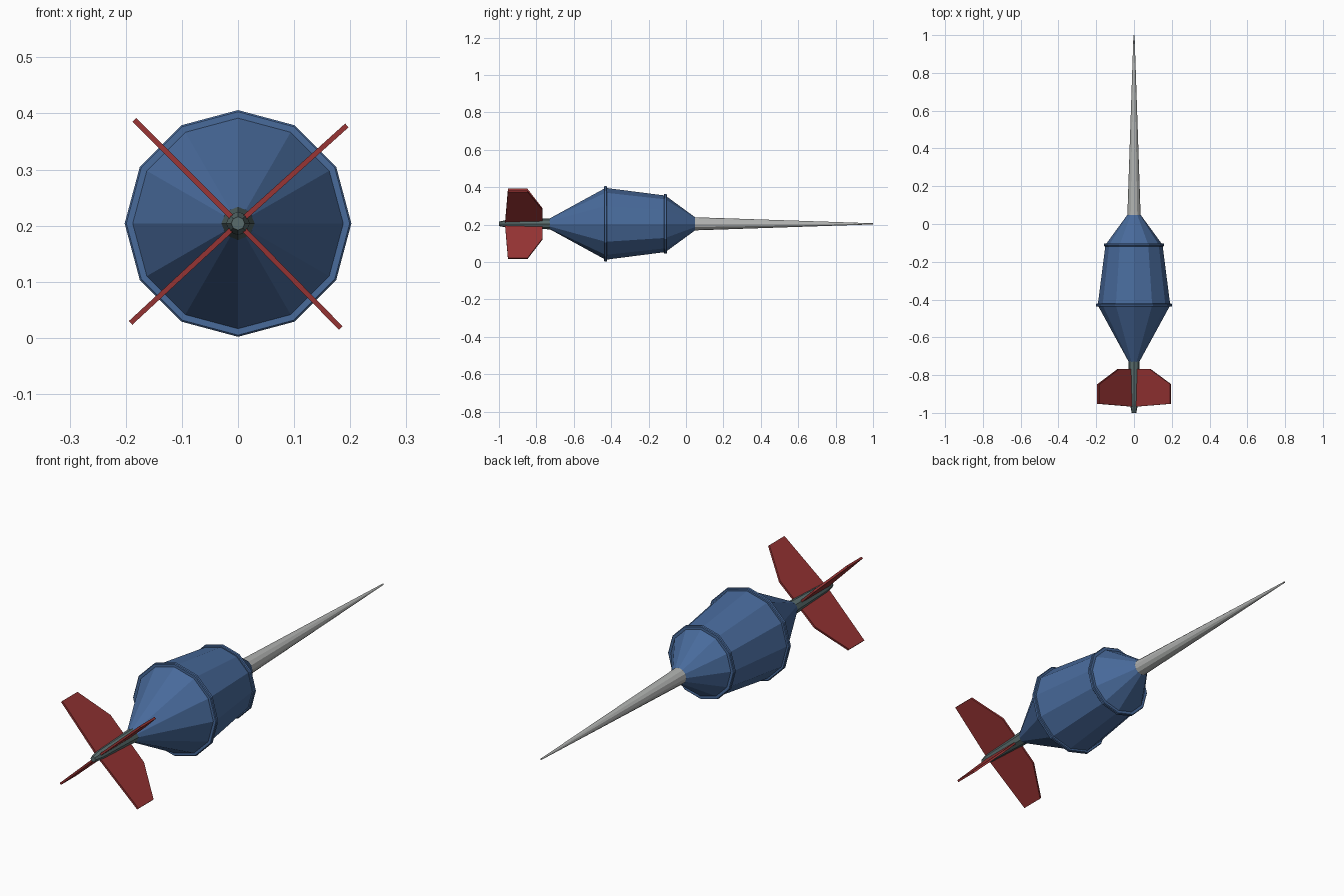
import bpy, bmesh, math

if "Cube" in bpy.data.objects:
    bpy.data.objects.remove(bpy.data.objects["Cube"])

CZ = 0.204  # height of the long axis


def material(name, rgb):
    m = bpy.data.materials.new(name)
    m.diffuse_color = (*rgb, 1)
    m.use_nodes = True
    m.node_tree.nodes["Principled BSDF"].inputs["Base Color"].default_value = m.diffuse_color
    return m


BLUE = material("blue barrel", (0.065, 0.145, 0.33))
RED = material("red flights", (0.31, 0.034, 0.034))
SILVER = material("silver needle", (0.44, 0.45, 0.44))
SLATE = material("slate stem", (0.10, 0.15, 0.15))


def finish(name, bm, mat):
    bmesh.ops.recalc_face_normals(bm, faces=bm.faces)
    me = bpy.data.meshes.new(name)
    bm.to_mesh(me)
    bm.free()
    me.materials.append(mat)
    ob = bpy.data.objects.new(name, me)
    bpy.context.collection.objects.link(ob)
    return ob


def lathe(name, profile, sides, mat, closed_loop=False):
    """Turn (y, radius) points around the long axis."""
    bm = bmesh.new()
    rows = []
    for y, r in profile:
        rows.append([bm.verts.new((r * math.sin(a), y, CZ + r * math.cos(a)))
                     for a in (2 * math.pi * i / sides for i in range(sides))])
    pairs = list(zip(rows, rows[1:]))
    if closed_loop:
        pairs.append((rows[-1], rows[0]))
    else:
        bm.faces.new(rows[0])
        bm.faces.new(rows[-1])
    for a, b in pairs:
        for i in range(sides):
            j = (i + 1) % sides
            bm.faces.new((a[i], a[j], b[j], b[i]))
    return finish(name, bm, mat)


def fin(name, degrees, outline, mat, half=0.0045):
    """Thin plate from (radius, y) points, turned about the long axis."""
    c, s = math.cos(math.radians(degrees)), math.sin(math.radians(degrees))
    bm = bmesh.new()
    sheets = [[bm.verts.new((r * c - t * s, y, CZ + r * s + t * c))
               for r, y in outline] for t in (-half, half)]
    for sheet in sheets:
        bm.faces.new(sheet)
    a, b = sheets
    for i in range(len(a)):
        j = (i + 1) % len(a)
        bm.faces.new((a[i], a[j], b[j], b[i]))
    return finish(name, bm, mat)


# Barrel body: rear cone, main section, front cone
lathe("barrel", [(-0.73, 0.028), (-0.43, 0.192), (-0.11, 0.151), (0.05, 0.034)], 12, BLUE)

# Raised collars at the two widest edges
for name, y, r in (("rear_collar", -0.43, 0.202), ("front_collar", -0.11, 0.16)):
    lathe(name, [(y - 0.008, r - 0.022), (y - 0.008, r - 0.003), (y - 0.005, r),
                 (y + 0.005, r), (y + 0.008, r - 0.003), (y + 0.008, r - 0.022)],
          12, BLUE, True)

# Long needle point
lathe("needle", [(0.03, 0.036), (0.05, 0.035), (1.0, 0.003)], 12, SILVER)

# Tail stem
lathe("stem", [(-1.0, 0.012), (-0.965, 0.019), (-0.955, 0.021), (-0.72, 0.03)], 8, SLATE)

# Four flights, slightly unevenly turned
flight = [(0.015, -0.768), (0.115, -0.768), (0.261, -0.848),
          (0.261, -0.952), (0.015, -0.967)]
for i, angle in enumerate((42, 135, 222.8, 314.5)):
    fin(f"flight_{i + 1}", angle, flight, RED)
